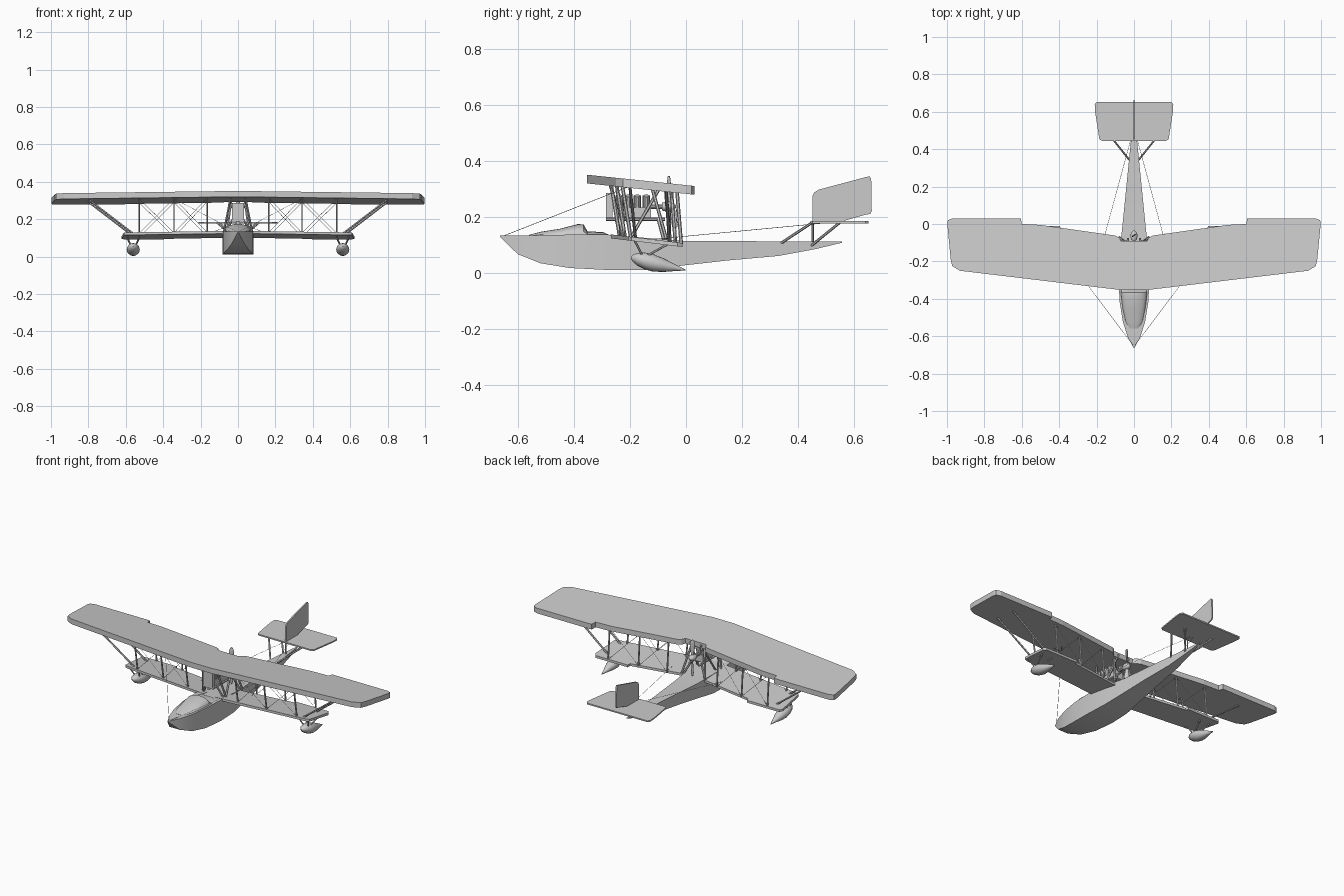
import bpy, bmesh, math
from mathutils import Vector

if "Cube" in bpy.data.objects:
    bpy.data.objects.remove(bpy.data.objects["Cube"])


def finish(name, bm, smooth=False):
    bmesh.ops.recalc_face_normals(bm, faces=bm.faces)
    me = bpy.data.meshes.new(name)
    bm.to_mesh(me)
    bm.free()
    ob = bpy.data.objects.new(name, me)
    bpy.context.collection.objects.link(ob)
    if smooth:
        bpy.context.view_layer.objects.active = ob
        ob.select_set(True)
        bpy.ops.object.shade_smooth_by_angle(angle=math.radians(35))
        ob.select_set(False)
    return ob


def slab(name, outline, shift):
    """Extrude a planar outline (3D points) by a shift vector."""
    bm = bmesh.new()
    f = bm.faces.new([bm.verts.new(p) for p in outline])
    r = bmesh.ops.extrude_face_region(bm, geom=[f], use_keep_orig=True)
    for v in r["geom"]:
        if isinstance(v, bmesh.types.BMVert):
            v.co += Vector(shift)
    return finish(name, bm)


def loft(name, sections, smooth=True):
    bm = bmesh.new()
    rings = [[bm.verts.new(p) for p in s] for s in sections]
    n = len(rings[0])
    for a, b in zip(rings, rings[1:]):
        for i in range(n):
            j = (i + 1) % n
            bm.faces.new((a[i], a[j], b[j], b[i]))
    bm.faces.new(rings[0])
    bm.faces.new(rings[-1])
    return finish(name, bm, smooth)


def rod(name, a, b, r, sides=6, flat=1.0):
    """Round or flattened bar between two points (flat narrows it in x)."""
    a, b = Vector(a), Vector(b)
    d = (b - a).normalized()
    u = d.cross(Vector((1, 0, 0)) if abs(d.x) < .9 else Vector((0, 1, 0))).normalized()
    w = d.cross(u)
    ring = [u * r * math.cos(t) + w * r * flat * math.sin(t)
            for t in (2 * math.pi * i / sides for i in range(sides))]
    return loft(name, [[a + p for p in ring], [b + p for p in ring]])


def pair(name, a, b, r, **kw):
    for side, s in (("right", 1), ("left", -1)):
        rod(f"{name}_{side}", (a[0] * s, a[1], a[2]), (b[0] * s, b[1], b[2]), r, **kw)


def box(name, x, y, z):
    slab(name, [(x[0], y[0], z[0]), (x[1], y[0], z[0]), (x[1], y[1], z[0]), (x[0], y[1], z[0])],
         (0, 0, z[1] - z[0]))


# Hull: y, half width, bottom z, top z
hull = [(-.663, .003, .127, .133), (-.6, .035, .066, .133), (-.52, .06, .034, .134),
        (-.415, .077, .017, .136), (-.28, .083, .010, .136), (-.15, .077, .010, .125),
        (-.01, .062, .026, .114), (.15, .046, .044, .113), (.33, .028, .060, .112),
        (.46, .015, .084, .111), (.556, .004, .107, .111)]
loft("hull", [[(-w, y, b), (w, y, b), (w, y, t), (-w, y, t)] for y, w, b, t in hull])

# Rounded cockpit cover: y, half width, crown z
cover = [(-.56, .025, .135), (-.52, .047, .146), (-.45, .062, .157), (-.385, .07, .174),
         (-.365, .07, .172), (-.352, .07, .148), (-.295, .072, .145), (-.27, .07, .133)]
loft("cockpit_cover", [[(w * math.cos(math.pi * i / 10), y, .128 + (c - .128) * math.sin(math.pi * i / 10) ** .7)
                        for i in range(11)] for y, w, c in cover])


# Wings: planar swept slabs tilted nose up
def top_z(y):
    return .35 - .105 * (y + .355)


def low_z(y):
    return .137 - .12 * (y + .27)


half = [(.07, -.353), (.93, -.25), (.972, -.225), (.98, -.19), (.998, .0), (.995, .02),
        (.97, .03), (.605, .03), (.6, .0), (.5, -.005), (.1, -.062), (.08, -.072), (.068, -.092)]
full = half + [(-x, y) for x, y in reversed(half)]
slab("upper_wing", [(x, y, top_z(y)) for x, y in full], (0, 0, -.031))

low = [(.04, -.27), (.59, -.205), (.61, -.195), (.622, -.03), (.61, -.012), (.395, -.012),
       (.392, -.03), (.1, -.075), (.04, -.08)]
for side, s in (("right", 1), ("left", -1)):
    slab(f"lower_wing_{side}", [(x * s, y, low_z(y)) for x, y in low], (0, 0, -.014))

# Interplane struts and crossed bracing wires
bays = (.165, .342, .528)


def ends(x, rear):
    yt = (-.09 if rear else -.285) + .11 * x
    yb = (-.075 if rear else -.255) + .11 * x
    return (x, yt, top_z(yt) - .028), (x, yb, low_z(yb) - .004)


for rear, tag in ((0, "front"), (1, "rear")):
    for i, x in enumerate(bays):
        t, b = ends(x, rear)
        pair(f"{tag}_strut_{i}", t, b, .0065, flat=.6)
    for i, (x0, x1) in enumerate(zip(bays, bays[1:])):
        pair(f"{tag}_wire_up_{i}", ends(x0, rear)[1], ends(x1, rear)[0], .001, sides=4)
        pair(f"{tag}_wire_down_{i}", ends(x0, rear)[0], ends(x1, rear)[1], .001, sides=4)
    # Slanted outboard struts
    yt, yb = (-.07, -.06) if rear else (-.2, -.18)
    pair(f"{tag}_outboard_strut", (.56, yb, low_z(yb) - .004), (.8, yt, top_z(yt) - .028), .0055)
    # Centre section struts from the hull to the wing
    y = -.1 if rear else -.25
    pair(f"{tag}_centre_strut", (.078, y + .03, .12), (.04, y - .02, top_z(y) - .025), .006)
    pair(f"{tag}_engine_leg", (.07, y + .02, .12), (.032, y, .195), .006)
pair("engine_diagonal", (.06, -.2, .12), (.035, -.09, .31), .006)

# Engine with radiator, bearers and cylinder banks
box("radiator", (-.032, .032), (-.285, -.262), (.188, .285))
pair("engine_bearer", (.032, -.285, .191), (.032, -.075, .191), .006)
box("crankcase", (-.026, .026), (-.255, -.125), (.188, .232))
for i in range(4):
    y = -.238 + .032 * i
    pair(f"cylinder_{i}", (.01, y, .225), (.026, y, .275), .013, sides=10)

# Pusher propeller, shaft and hub
rod("propeller_shaft", (0, -.13, .236), (0, -.05, .236), .008, sides=10)
loft("propeller_hub", [[(r * math.cos(t), y, .236 + r * math.sin(t))
                        for t in (math.pi * i / 8 for i in range(16))]
                       for y, r in ((-.085, .014), (-.062, .02), (-.045, .014), (-.035, .004))])
blade = [(0, .007, .9), (.03, .009, .8), (.06, .014, .6), (.085, .014, .45), (.102, .009, .35), (.109, .002, .3)]
for tag, s in (("top", 1), ("bottom", -1)):
    secs = []
    for h, w, a in blade:
        ring = []
        for i in range(8):
            t = math.pi * i / 4
            u, v = w * math.cos(t), .004 * math.sin(t)
            ring.append((s * (u * math.cos(a) - v * math.sin(a)), -.061 + u * math.sin(a) + v * math.cos(a), .236 + s * h))
        secs.append(ring)
    loft(f"propeller_blade_{tag}", secs)

# Wing tip floats with their struts
prof = [(0, .003), (.04, .014), (.12, .025), (.25, .033), (.4, .035), (.6, .027), (.8, .014), (1, .002)]
for side, s in (("right", 1), ("left", -1)):
    loft(f"float_{side}", [[(s * .56 + r * math.cos(t), -.197 + .195 * k, .053 - .043 * k + .9 * r * math.sin(t))
                            for t in (math.pi * i / 8 for i in range(16))] for k, r in prof])
for dx in (-.035, .035):
    tag = "inner" if dx < 0 else "outer"
    pair(f"float_front_strut_{tag}", (.56 + dx * .4, -.155, .06), (.56 + dx, -.185, .118), .004)
    pair(f"float_rear_strut_{tag}", (.56 + dx * .4, -.14, .06), (.56 + dx, -.06, .105), .004)

# Tail surfaces
tail = [(.17, .445), (.185, .452), (.208, .6), (.21, .64), (.2, .652)]
slab("tailplane", [(x, y, .184) for x, y in tail + [(-x, y) for x, y in reversed(tail)]], (0, 0, -.008))
fin = [(.452, .184), (.452, .275), (.458, .287), (.475, .297), (.64, .341), (.655, .344), (.661, .335),
       (.663, .22), (.658, .21), (.64, .207), (.56, .184)]
slab("fin", [(-.004, y, z) for y, z in fin], (.008, 0, 0))
pair("tail_front_strut", (.015, .33, .1), (.112, .452, .18), .005)
pair("tail_rear_strut", (.01, .445, .095), (.1, .55, .18), .005)
rod("tail_post", (0, .452, .1), (0, .452, .185), .004)

# Long rigging wires
pair("nose_wire", (.004, -.65, .132), (.335, -.21, .305), .001, sides=4)
pair("tail_wire", (.17, -.11, .12), (.004, .5, .178), .001, sides=4)
